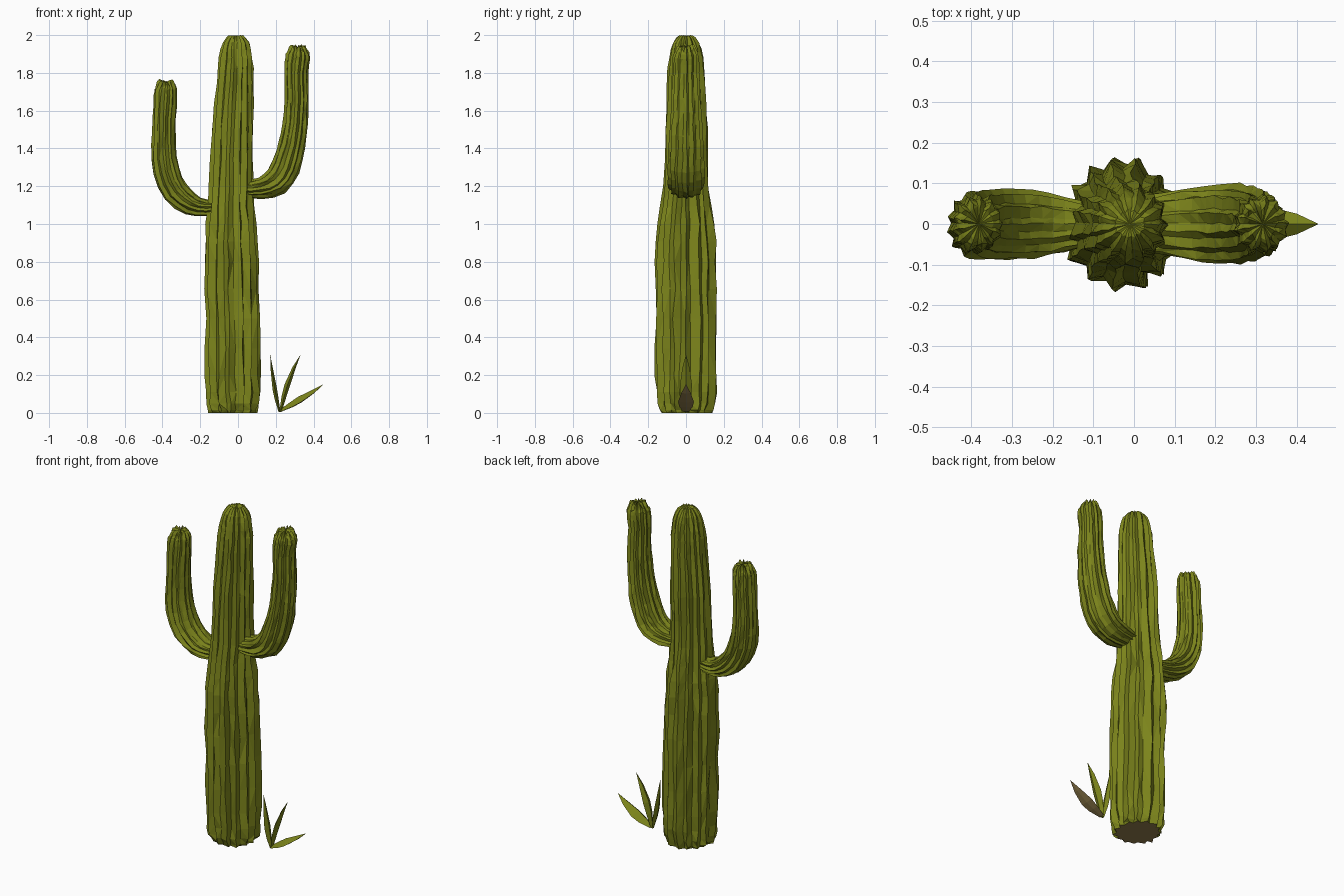
import bpy, bmesh, math, random
from mathutils import Vector

random.seed(4)
cube = bpy.data.objects.get("Cube")
if cube:
    bpy.data.objects.remove(cube, do_unlink=True)


def material(name, rgb):
    m = bpy.data.materials.new(name)
    m.use_nodes = True
    m.diffuse_color = (*rgb, 1)
    m.node_tree.nodes["Principled BSDF"].inputs["Base Color"].default_value = (*rgb, 1)
    return m


GREEN = material("cactus green", (0.2, 0.23, 0.011))
BROWN = material("earth brown", (0.29, 0.21, 0.075))


def finish(name, bm, brown_below):
    """Make the object; faces pointing down past brown_below turn brown."""
    bmesh.ops.recalc_face_normals(bm, faces=bm.faces)
    bm.normal_update()
    for f in bm.faces:
        f.material_index = 1 if f.normal.z < brown_below else 0
    mesh = bpy.data.meshes.new(name)
    bm.to_mesh(mesh)
    bm.free()
    mesh.materials.append(GREEN)
    mesh.materials.append(BROWN)
    obj = bpy.data.objects.new(name, mesh)
    bpy.context.collection.objects.link(obj)


def spline(keys, steps):
    """Smooth interpolation through rows of (x, z, in-plane radius, y radius)."""
    rows = [Vector(k) for k in keys]
    out = []
    for i in range(len(rows) - 1):
        a, b = rows[max(i - 1, 0)], rows[i]
        c, d = rows[i + 1], rows[min(i + 2, len(rows) - 1)]
        for s in range(steps):
            t = s / steps
            out.append(0.5 * (2 * b + (c - a) * t + (2 * a - 5 * b + 4 * c - d) * t ** 2
                              + (3 * b - a - 3 * c + d) * t ** 3))
    return out + [rows[-1]]


def ribbed_stem(name, keys, ribs, depth, steps, upright, crown, brown_below):
    """Sweep a star-shaped, slightly irregular section along the path."""
    bm = bmesh.new()
    rows = spline(keys, steps)
    n = ribs * 2
    rib_scale = [random.uniform(0.95, 1.03) * (1 if i % 2 == 0 else depth) for i in range(n)]
    rib_turn = [random.uniform(-0.06, 0.06) for i in range(n)]
    rings = []
    for k, row in enumerate(rows):
        prev, nxt = rows[max(k - 1, 0)], rows[min(k + 1, len(rows) - 1)]
        tan = Vector((nxt[0] - prev[0], 0, nxt[1] - prev[1])).normalized()
        if upright:
            tan = Vector((0, 0, 1))
        side = Vector((tan.z, 0, -tan.x))
        ring = []
        for i in range(n):
            ang = math.tau * i / n + rib_turn[i] + random.uniform(-0.04, 0.04)
            r = rib_scale[i] * random.uniform(0.95, 1.04)
            p = Vector((row[0], 0, row[1])) + side * (row[2] * r * math.cos(ang))
            p.y += row[3] * r * math.sin(ang)
            if k >= len(rows) - 2 and i % 2 == 0:
                p += tan * crown * random.uniform(0.2, 1)
            ring.append(bm.verts.new(p))
        rings.append(ring)
    for lo, hi in zip(rings, rings[1:]):
        for i in range(n):
            j = (i + 1) % n
            if random.random() < 0.5:
                bm.faces.new((lo[i], lo[j], hi[j]))
                bm.faces.new((lo[i], hi[j], hi[i]))
            else:
                bm.faces.new((lo[i], lo[j], hi[i]))
                bm.faces.new((lo[j], hi[j], hi[i]))
    bm.faces.new(rings[0][::-1])
    # Closed tip
    last = rows[-1]
    tip = bm.verts.new((last[0], 0, last[1] + crown * 0.3))
    for i in range(n):
        bm.faces.new((rings[-1][i], rings[-1][(i + 1) % n], tip))
    finish(name, bm, brown_below)


# Trunk: wide foot, shoulder where the arms start, rounded tip
ribbed_stem("trunk", [
    (-0.025, 0, 0.13, 0.135), (-0.025, 0.05, 0.145, 0.155), (-0.027, 0.2, 0.15, 0.162),
    (-0.03, 0.5, 0.147, 0.163), (-0.035, 0.8, 0.147, 0.163), (-0.037, 1.0, 0.135, 0.15),
    (-0.035, 1.2, 0.12, 0.118), (-0.028, 1.5, 0.114, 0.113), (-0.016, 1.75, 0.102, 0.1),
    (-0.012, 1.88, 0.092, 0.09), (-0.01, 1.96, 0.073, 0.07), (-0.01, 1.995, 0.04, 0.035),
], 15, 0.86, 2, True, 0.005, -0.9)

# Right arm: the lower one
ribbed_stem("right_arm", [
    (-0.08, 1.095, 0.035, 0.05), (-0.17, 1.085, 0.047, 0.07), (-0.25, 1.105, 0.063, 0.088),
    (-0.33, 1.17, 0.075, 0.09), (-0.38, 1.28, 0.075, 0.087), (-0.393, 1.42, 0.069, 0.08),
    (-0.39, 1.56, 0.065, 0.073), (-0.384, 1.68, 0.066, 0.07), (-0.381, 1.72, 0.06, 0.062),
    (-0.381, 1.745, 0.038, 0.042),
], 13, 0.84, 2, False, 0.024, -2)

# Left arm: the taller one
ribbed_stem("left_arm", [
    (0.03, 1.185, 0.045, 0.07), (0.12, 1.19, 0.06, 0.088), (0.2, 1.225, 0.077, 0.096),
    (0.25, 1.3, 0.079, 0.098), (0.285, 1.42, 0.073, 0.093), (0.302, 1.53, 0.068, 0.086),
    (0.31, 1.66, 0.066, 0.078), (0.308, 1.8, 0.064, 0.07), (0.316, 1.88, 0.067, 0.07),
    (0.317, 1.91, 0.058, 0.06), (0.317, 1.93, 0.036, 0.04),
], 13, 0.84, 2, False, 0.024, -2)


def leaf(name, path, width, ridge, keel, brown_below):
    """Pointed blade with a ridge and a keel, bent along three points in x and z."""
    bm = bmesh.new()
    a, b, c = (Vector((x, 0, z)) for x, z in path)
    rings = []
    for t, w in ((0, 0.4), (0.25, 0.85), (0.45, 1), (0.75, 0.6)):
        p = a * (1 - t) ** 2 + b * 2 * t * (1 - t) + c * t ** 2
        d = ((b - a) * (1 - t) + (c - b) * t).normalized()
        up = Vector((-d.z, 0, d.x)) * w
        out = Vector((0, width * w, 0))
        rings.append([bm.verts.new(q) for q in (p + out, p + up * ridge, p - out, p - up * keel)])
    for lo, hi in zip(rings, rings[1:]):
        for i in range(4):
            j = (i + 1) % 4
            bm.faces.new((lo[i], lo[j], hi[j], hi[i]))
    tip = bm.verts.new(c)
    for i in range(4):
        bm.faces.new((rings[-1][i], rings[-1][(i + 1) % 4], tip))
    bm.faces.new(rings[0][::-1])
    finish(name, bm, brown_below)


# Small plant beside the trunk; only the low leaf has a brown underside
leaf("leaf_inner", ((0.22, 0.005), (0.19, 0.12), (0.17, 0.31)), 0.028, 0.012, 0.012, -2)
leaf("leaf_middle", ((0.225, 0.005), (0.255, 0.17), (0.332, 0.31)), 0.032, 0.015, 0.015, -2)
leaf("leaf_outer", ((0.23, 0.008), (0.35, 0.05), (0.454, 0.152)), 0.042, 0.032, 0.003, -0.6)
